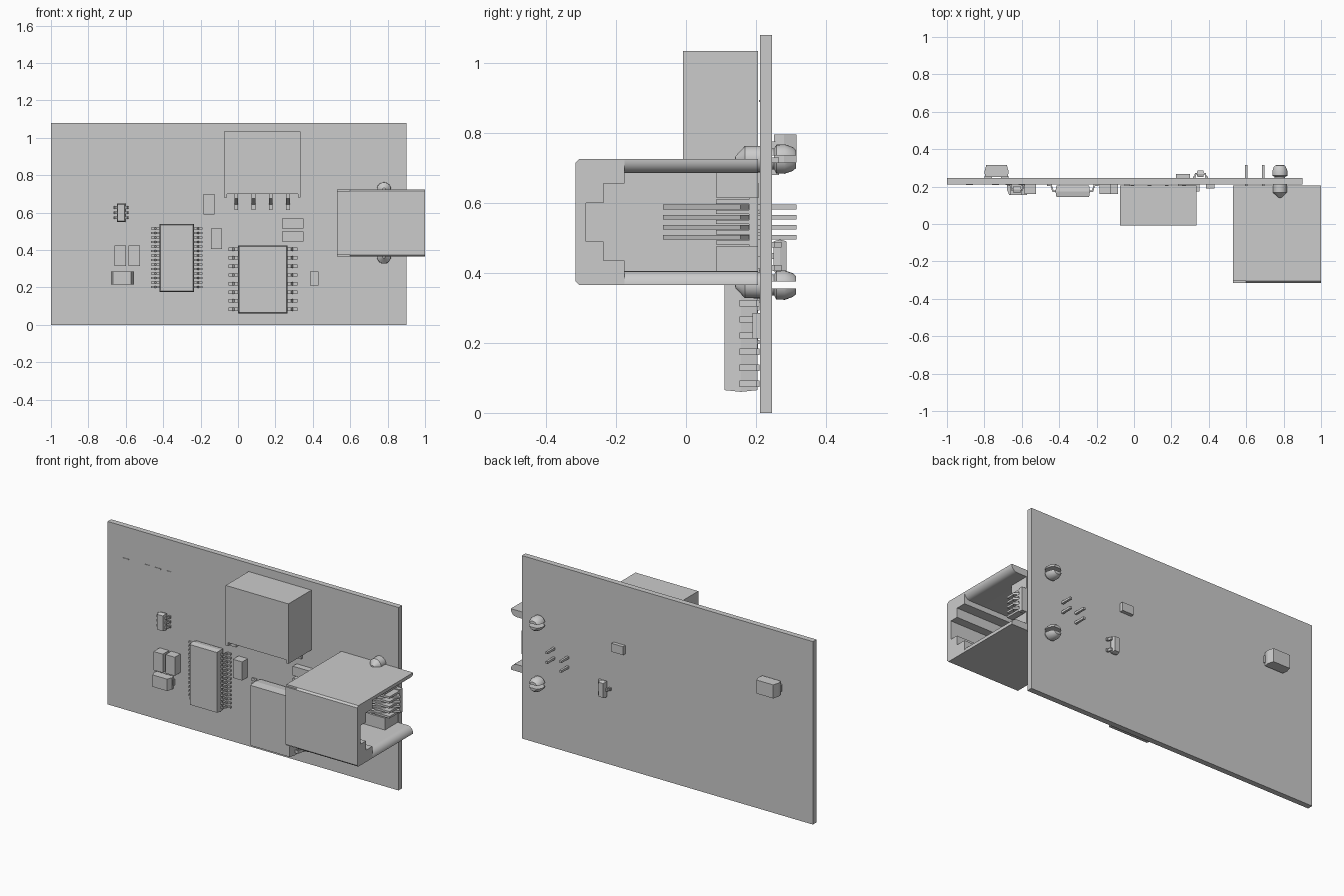
import bpy, bmesh, math
from mathutils import Vector

if "Cube" in bpy.data.objects:
    bpy.data.objects.remove(bpy.data.objects["Cube"])

# ---------- helpers ----------
def prism(bm, pts, axis, a, b):
    """Extrude a 2D profile along an axis: x takes (y,z), y takes (x,z), z takes (x,y)."""
    def co(p, t):
        return {'x': (t, p[0], p[1]), 'y': (p[0], t, p[1]), 'z': (p[0], p[1], t)}[axis]
    lo = [bm.verts.new(co(p, a)) for p in pts]
    hi = [bm.verts.new(co(p, b)) for p in pts]
    bm.faces.new(lo)
    bm.faces.new(hi)
    for i in range(len(pts)):
        j = (i + 1) % len(pts)
        bm.faces.new((lo[i], lo[j], hi[j], hi[i]))

def box(bm, x0, x1, y0, y1, z0, z1):
    prism(bm, [(x0, z0), (x1, z0), (x1, z1), (x0, z1)], 'y', y0, y1)

def ribbon(path, t):
    """Outline of constant thickness t around a 2D path."""
    P = [Vector(p) for p in path]
    left, right = [], []
    for i, p in enumerate(P):
        d1 = (p - P[i - 1]).normalized() if i else (P[1] - p).normalized()
        d2 = (P[i + 1] - p).normalized() if i < len(P) - 1 else d1
        n1, n2 = Vector((-d1.y, d1.x)), Vector((-d2.y, d2.x))
        n = (n1 + n2).normalized()
        n = n * (t / 2 / max(n.dot(n1), 0.4))
        left.append(tuple(p + n))
        right.append(tuple(p - n))
    return left + right[::-1]

def finish(name, bm, smooth=False):
    bmesh.ops.recalc_face_normals(bm, faces=bm.faces)
    me = bpy.data.meshes.new(name)
    bm.to_mesh(me)
    bm.free()
    ob = bpy.data.objects.new(name, me)
    bpy.context.collection.objects.link(ob)
    if smooth:
        bpy.ops.object.select_all(action='DESELECT')
        ob.select_set(True)
        bpy.context.view_layer.objects.active = ob
        bpy.ops.object.shade_smooth_by_angle(angle=math.radians(35))
    return ob

def block(name, *dims):
    bm = bmesh.new()
    box(bm, *dims)
    return finish(name, bm)

def leaded_chip(name, x0, x1, z0, z1, ytop, ybase, left, right, reach, w):
    """Moulded body with drafted sides plus gull-wing leads at heights left/right."""
    bm = bmesh.new()
    ym, d = (ytop + ybase) / 2, 0.005
    rings = [[bm.verts.new((x, y, z)) for x, z in
              ((x0 + e, z0 + e), (x1 - e, z0 + e), (x1 - e, z1 - e), (x0 + e, z1 - e))]
             for y, e in ((ytop, d), (ym, 0), (ybase, d))]
    bm.faces.new(rings[0])
    bm.faces.new(rings[2])
    for r, s in zip(rings, rings[1:]):
        for i in range(4):
            j = (i + 1) % 4
            bm.faces.new((r[i], r[j], s[j], s[i]))
    finish(name + "_body", bm)
    bm = bmesh.new()
    foot = 0.206 if ytop < 0.2 else 0.249
    for s, xe, zs in ((-1, x0, left), (1, x1, right)):
        path = [(xe - s * 0.004, ym), (xe + s * reach * 0.3, ym),
                (xe + s * reach * 0.5, foot), (xe + s * reach, foot)]
        for z in zs:
            prism(bm, ribbon(path, 0.008), 'z', z - w / 2, z + w / 2)
    finish(name + "_leads", bm)

def spaced(a, b, n):
    return [a + (b - a) * i / (n - 1) for i in range(n)]

# ---------- board ----------
block("circuit_board", -1, 0.90, 0.212, 0.245, 0, 1.08)
bm = bmesh.new()
for x in (-0.88, -0.74, -0.67, -0.60):
    box(bm, x - 0.018, x + 0.018, 0.209, 0.214, 0.888, 0.894)
finish("solder_pads", bm)

# ---------- header connector ----------
bm = bmesh.new()
box(bm, -0.075, 0.335, -0.008, 0.206, 0.70, 1.034)
for x0, x1 in ((-0.075, -0.06), (0.32, 0.335)):
    box(bm, x0, x1, -0.008, 0.206, 0.68, 0.70)
finish("header_housing", bm)
bm = bmesh.new()
pin = ribbon([(0.13, 0.705), (0.13, 0.68), (0.20, 0.65), (0.20, 0.615)], 0.016)
for x in (-0.01, 0.083, 0.175, 0.267):
    prism(bm, pin, 'x', x - 0.01, x + 0.01)
finish("header_pins", bm)

# ---------- integrated circuits and small leaded parts ----------
zs = spaced(0.202, 0.515, 14)
leaded_chip("narrow_chip", -0.42, -0.235, 0.175, 0.54, 0.145, 0.205, zs, zs, 0.045, 0.011)
zs = spaced(0.083, 0.405, 8)
leaded_chip("wide_chip", 0.0, 0.265, 0.06, 0.425, 0.11, 0.204, zs, zs, 0.052, 0.018)
zs = (0.572, 0.60, 0.628)
leaded_chip("tiny_chip", -0.648, -0.602, 0.55, 0.65, 0.165, 0.203, zs, zs, 0.018, 0.014)
leaded_chip("rear_transistor", 0.335, 0.375, 0.40, 0.495, 0.287, 0.25, (0.448,), (0.415, 0.48), 0.02, 0.016)

# ---------- passive parts on the front ----------
passives = [(-0.66, -0.60, 0.155, 0.315, 0.425), (-0.585, -0.525, 0.16, 0.315, 0.425),
            (-0.185, -0.125, 0.16, 0.59, 0.70), (-0.145, -0.085, 0.16, 0.405, 0.515),
            (0.235, 0.35, 0.175, 0.515, 0.57), (0.235, 0.35, 0.175, 0.445, 0.50),
            (0.385, 0.43, 0.19, 0.212, 0.286)]
for i, (x0, x1, y0, z0, z1) in enumerate(passives):
    block("front_component_%d" % (i + 1), x0, x1, y0, 0.213, z0, z1)
bm = bmesh.new()
prism(bm, [(-0.675, 0.205), (-0.68, 0.185), (-0.667, 0.155), (-0.573, 0.155),
           (-0.56, 0.185), (-0.565, 0.205)], 'z', 0.215, 0.285)
for x in (-0.66, -0.58):
    box(bm, x - 0.02, x + 0.02, 0.2, 0.213, 0.232, 0.268)
finish("diode", bm)

# ---------- passive parts on the back ----------
bm = bmesh.new()
prism(bm, [(-0.795, 0.252), (-0.80, 0.28), (-0.79, 0.315), (-0.68, 0.315),
           (-0.67, 0.28), (-0.675, 0.252)], 'z', 0.715, 0.795)
for x in (-0.78, -0.69):
    box(bm, x - 0.02, x + 0.02, 0.244, 0.256, 0.735, 0.775)
finish("rear_diode", bm)
block("rear_component", 0.225, 0.30, 0.244, 0.266, 0.68, 0.73)

# ---------- modular jack shell, open toward +x ----------
bm = bmesh.new()
half = [(-0.175, 0.18), (-0.305, 0.18), (-0.315, 0.17)]
notch = [(-0.285, 0.055), (-0.235, 0.055), (-0.235, 0.11), (-0.175, 0.11)]
ZC = 0.545
outline = [(y, ZC + z) for y, z in half] + [(y, ZC - z) for y, z in half[::-1]]
outline += [(y, ZC - z) for y, z in notch[::-1]] + [(y, ZC + z) for y, z in notch]
prism(bm, outline, 'x', 0.60, 1.0)
box(bm, 0.53, 0.60, -0.305, 0.206, ZC - 0.18, ZC + 0.18)
box(bm, 0.53, 0.60, -0.315, -0.305, ZC - 0.17, ZC + 0.17)
for s in (-1, 1):   # side walls with a rounded mouth
    mouth = [(1.0 - 0.038 + 0.038 * math.cos(a), ZC + s * (0.178 - 0.038 * math.sin(a)))
             for a in [math.pi / 2 * i / 6 for i in range(7)]]
    wall = [(0.60, ZC + s * 0.18), (1.0, ZC + s * 0.18)] + mouth + [(0.60, ZC + s * 0.14)]
    prism(bm, wall, 'y', -0.175, 0.206)
finish("jack_shell", bm, True)

# contact carrier inside the jack
bm = bmesh.new()
for s in (-1, 1):
    z0, z1 = sorted((ZC + s * 0.07, ZC + s * 0.14))
    box(bm, 0.60, 0.90, 0.085, 0.206, z0, z1)
for z in spaced(0.487, 0.603, 5):
    box(bm, 0.60, 0.93, 0.085, 0.18, z - 0.006, z + 0.006)
box(bm, 0.60, 0.93, 0.18, 0.206, ZC - 0.07, ZC + 0.07)
finish("contact_carrier", bm)

# spring contacts with solder tails through the board
bm = bmesh.new()
for i, z in enumerate(spaced(0.502, 0.588, 4)):
    px = (0.60, 0.69)[i % 2]
    prism(bm, ribbon([(px, 0.315), (px, 0.175), (0.91, 0.175), (0.94, 0.155), (0.66, -0.06)], 0.013),
          'z', z - 0.0065, z + 0.0065)
finish("jack_contacts", bm)

# ---------- mounting pegs with split snap heads ----------
def lathe(bm, profile, x, z, n=24):
    vs = [bm.verts.new((x + r, y, z)) for r, y in profile]
    es = [bm.edges.new(e) for e in zip(vs, vs[1:])]
    bmesh.ops.spin(bm, geom=vs + es, cent=(x, 0, z), axis=(0, 1, 0), angle=2 * math.pi,
                   steps=n, use_merge=True)
    bmesh.ops.remove_doubles(bm, verts=bm.verts, dist=1e-5)

head = [(0, 0.235), (0.03, 0.235), (0.03, 0.252), (0.041, 0.258), (0.042, 0.282),
        (0.034, 0.305), (0.026, 0.314), (0, 0.315)]
stem = [(0, 0.14), (0.008, 0.141), (0.037, 0.168), (0.038, 0.212), (0, 0.212)]
for tag, pz in (("upper", 0.725), ("lower", 0.365)):
    bm = bmesh.new()
    lathe(bm, stem, 0.78, pz)
    finish(tag + "_peg_base", bm, True)
    for side, s in (("top", 1), ("bottom", -1)):
        bm = bmesh.new()
        lathe(bm, head, 0.78, pz)
        cut = bmesh.ops.bisect_plane(bm, geom=bm.verts[:] + bm.edges[:] + bm.faces[:],
                                     plane_co=(0, 0, pz + s * 0.01), plane_no=(0, 0, s),
                                     clear_inner=True)
        bmesh.ops.holes_fill(bm, edges=[e for e in bm.edges if e.is_boundary], sides=0)
        finish("%s_peg_%s_half" % (tag, side), bm, True)
